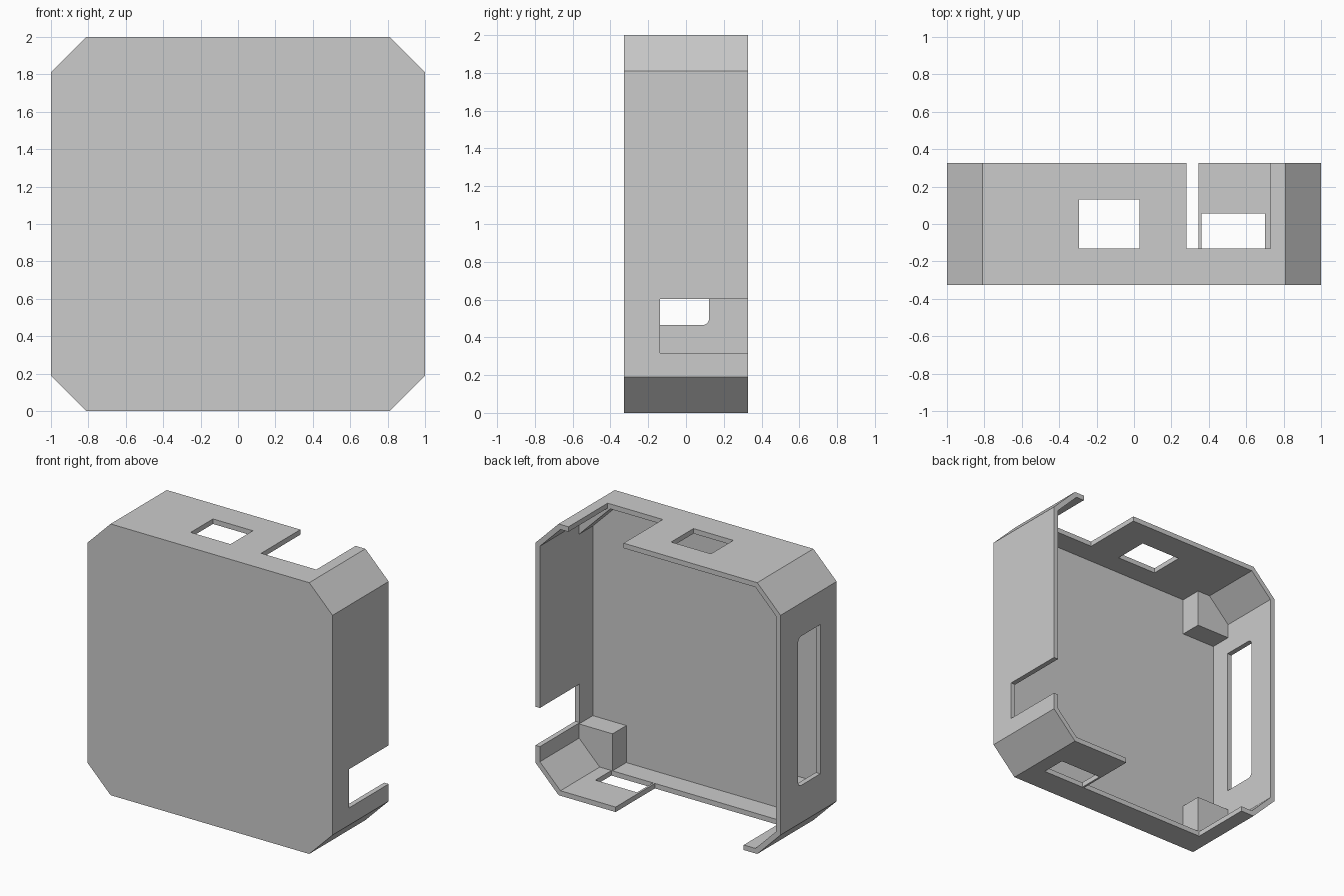
import bpy, bmesh, math
from mathutils import Vector

cube = bpy.data.objects.get("Cube")
if cube:
    bpy.data.objects.remove(cube, do_unlink=True)

grey = bpy.data.materials.new("plain_grey")
grey.use_nodes = True
COLOUR = (0.6, 0.6, 0.6, 1)
grey.diffuse_color = COLOUR
grey.node_tree.nodes["Principled BSDF"].inputs["Base Color"].default_value = COLOUR

DEPTH, WALL, CORNER = 0.327, 0.037, 0.81
POST, SHELF = 0.69, -0.13
INNER = 1 - WALL
INNER_CORNER = CORNER + 1 - WALL * math.sqrt(2) - INNER


def prism(name, points, axis, start, end):
    """Extrude a 2D profile along x or y; profile is (y, z) or (x, z)."""
    def place(p, d):
        return (d, p[0], p[1]) if axis == "x" else (p[0], d, p[1])
    bm = bmesh.new()
    face = bm.faces.new([bm.verts.new(place(p, start)) for p in points])
    moved = bmesh.ops.extrude_face_region(bm, geom=[face])
    shift = Vector(place((0, 0), end - start))
    bmesh.ops.translate(bm, vec=shift,
                        verts=[g for g in moved["geom"] if isinstance(g, bmesh.types.BMVert)])
    bmesh.ops.recalc_face_normals(bm, faces=bm.faces)
    mesh = bpy.data.meshes.new(name)
    bm.to_mesh(mesh)
    bm.free()
    mesh.materials.append(grey)
    obj = bpy.data.objects.new(name, mesh)
    bpy.context.collection.objects.link(obj)
    return obj


def box(name, x, y, z):
    return prism(name, [(x[0], z[0]), (x[1], z[0]), (x[1], z[1]), (x[0], z[1])], "y", *y)


def octagon(h, c):
    ring = [(h, -c), (h, c), (c, h), (-c, h), (-h, c), (-h, -c), (-c, -h), (c, -h)]
    return [(x, z + 1) for x, z in ring]


def cut(target, cutter):
    cutter.hide_render = True
    mod = target.modifiers.new("cut", "BOOLEAN")
    mod.operation, mod.solver, mod.object = "DIFFERENCE", "EXACT", cutter
    bpy.context.view_layer.objects.active = target
    bpy.ops.object.modifier_apply(modifier=mod.name)
    bpy.data.objects.remove(cutter, do_unlink=True)


# Eight-sided shell, closed at the front and open at the back
shell = prism("case_shell", octagon(1, CORNER), "y", -DEPTH, DEPTH)
cut(shell, prism("cavity", octagon(INNER, INNER_CORNER), "y", -DEPTH + WALL, 1))

# Openings in the top, bottom and left walls
TOP, BOTTOM = (1.9, 2.1), (-0.1, 0.1)
cut(shell, box("top_window", (-0.295, 0.03), (SHELF, 0.13), TOP))
cut(shell, box("top_notch", (0.28, 0.73), (SHELF, 1), TOP))
cut(shell, box("bottom_notch", (-0.70, 0.345), (SHELF, 1), BOTTOM))
cut(shell, box("bottom_window", (0.36, 0.70), (SHELF, 0.055), BOTTOM))
cut(shell, box("left_notch", (0.9, 1.1), (-0.137, 1), (0.317, 0.602)))

# Tall slot in the right wall, rounded on its rear edge
R, REAR, LOW, HIGH = 0.035, 0.122, 0.465, 1.565
slot = [(-0.137, HIGH), (-0.137, LOW)]
for centre, first in ((LOW + R, -90), (HIGH - R, 0)):
    for step in range(7):
        a = math.radians(first + step * 15)
        slot.append((REAR - R + R * math.cos(a), centre + R * math.sin(a)))
cut(shell, prism("right_slot", slot, "x", -1.1, -0.9))

# Corner posts, tucked into the walls; the upper left one is a diagonal gusset
MID = 1 - WALL / 2
MID_C = CORNER + 1 - WALL / math.sqrt(2) - MID
for name, sx, sz in (("upper_right_post", -1, 1), ("lower_right_post", -1, -1),
                     ("lower_left_post", 1, -1), ("upper_left_gusset", 1, 1)):
    profile = [(POST, MID), (MID_C, MID), (MID, MID_C), (MID, POST)]
    if "post" in name:
        profile.append((POST, POST))
    prism(name, [(sx * x, 1 + sz * z) for x, z in profile], "y", -DEPTH + WALL / 2, SHELF)
